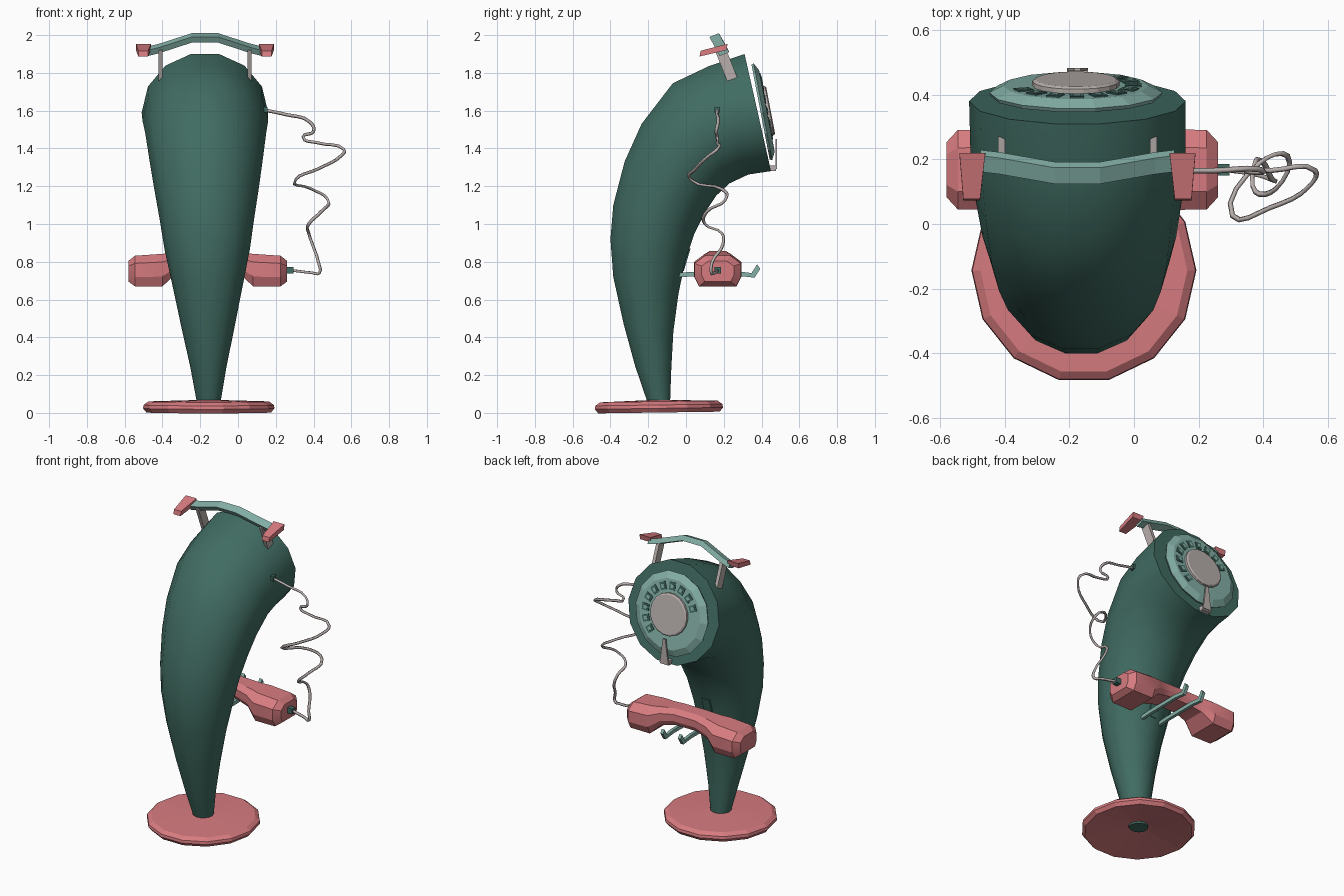
import bpy, bmesh, math
from mathutils import Vector, Matrix

cube = bpy.data.objects.get("Cube")
if cube:
    bpy.data.objects.remove(cube, do_unlink=True)

SIDES = 14
CX = -0.175          # middle of the horn mouth
PHONE_X = -0.16      # middle of foot and handset


def material(name, r, g, b):
    m = bpy.data.materials.new(name)
    m.use_nodes = True
    m.diffuse_color = (r, g, b, 1)
    for node in m.node_tree.nodes:
        if node.type == 'BSDF_PRINCIPLED':
            node.inputs["Base Color"].default_value = (r, g, b, 1)
            node.inputs["Roughness"].default_value = 0.6
    return m


GREEN = material("dark_green", 0.052, 0.15, 0.122)
PINK = material("coral_pink", 0.68, 0.2, 0.215)
TEAL = material("pale_teal", 0.235, 0.44, 0.39)
GREY = material("warm_grey", 0.48, 0.43, 0.415)


def finish(bm, name, mat, smooth=None, matrix=None):
    """Turn a bmesh into a named object with one material."""
    bmesh.ops.recalc_face_normals(bm, faces=bm.faces)
    mesh = bpy.data.meshes.new(name)
    bm.to_mesh(mesh)
    bm.free()
    mesh.materials.append(mat)
    ob = bpy.data.objects.new(name, mesh)
    bpy.context.collection.objects.link(ob)
    if matrix:
        ob.matrix_world = matrix
    if smooth:
        bpy.ops.object.select_all(action='DESELECT')
        ob.select_set(True)
        bpy.context.view_layer.objects.active = ob
        bpy.ops.object.shade_smooth_by_angle(angle=math.radians(smooth))
    return ob


def loft(name, rings, mat, smooth=None, closed=False, matrix=None):
    """Skin rings of points; cap the ends, or join last to first if closed."""
    bm = bmesh.new()
    rows = [[bm.verts.new(p) for p in ring] for ring in rings]
    pairs = list(zip(rows, rows[1:]))
    if closed:
        pairs.append((rows[-1], rows[0]))
    else:
        bm.faces.new(rows[0])
        bm.faces.new(rows[-1])
    for a, b in pairs:
        n = len(a)
        for i in range(n):
            j = (i + 1) % n
            bm.faces.new((a[i], a[j], b[j], b[i]))
    return finish(bm, name, mat, smooth, matrix)


def circle(r, z, n=SIDES):
    step = math.tau / n
    return [(r * math.sin((i + .5) * step), r * math.cos((i + .5) * step), z)
            for i in range(n)]


def box(name, centre, size, mat, matrix=None):
    bm = bmesh.new()
    bmesh.ops.create_cube(bm, size=1, matrix=Matrix.Translation(centre)
                          @ Matrix.Diagonal((*size, 1)))
    return finish(bm, name, mat, None, matrix)


def rect(centre, u, v):
    """Four corners around a centre, u and v are half-extents."""
    c, u, v = Vector(centre), Vector(u), Vector(v)
    return [c - u - v, c + u - v, c + u + v, c - u + v]


# Foot: bevelled disc with a dished underside and a centre hole
foot_profile = [(.06, .04), (.33, .0), (.348, .022), (.345, .04),
                (.32, .058), (.06, .066)]
loft("foot", [circle(r, z) for r, z in foot_profile], PINK, closed=True,
     matrix=Matrix.Translation((-.155, -.143, .002))
     @ Matrix.Rotation(.014, 4, 'X'))

# Horn body: front (y, z), back (y, z), half width of each slice
slices = [
    (-.195, .03, -.085, .03, .058),
    (-.27, .25, -.078, .23, .095),
    (-.33, .47, -.067, .43, .14),
    (-.385, .72, -.04, .63, .186),
    (-.4, .92, -.005, .8, .225),
    (-.385, 1.1, .045, .95, .25),
    (-.325, 1.33, .1, 1.06, .278),
    (-.235, 1.53, .16, 1.15, .3),
    (-.07, 1.745, .23, 1.215, .32),
    (.12, 1.835, .33, 1.262, .333),
    (.31, 1.9, .45, 1.28, .335)]
rings = []
for k, (fy, fz, by, bz, hw) in enumerate(slices):
    x = -.155 + (CX + .155) * k / (len(slices) - 1)
    mid = Vector((x, (fy + by) / 2, (fz + bz) / 2))
    up = Vector((0, fy - by, fz - bz)) / 2 / math.cos(math.pi / SIDES)
    rings.append([mid + Vector((hw * px, 0, 0)) + up * py
                  for px, py, _ in circle(1, 0)])
loft("horn_body", rings, GREEN, smooth=40)

# Dial, built flat and tilted onto the horn mouth
normal = Vector((0, .982, .188))
upward = Vector((0, -.188, .982))
dial = Matrix.Translation((CX - .005, .395, 1.592)) @ Matrix((
    (-1, 0, 0), upward, normal)).transposed().to_4x4()
loft("dial_plate", [circle(r, z) for r, z in
                    ((.262, 0), (.268, .012), (.225, .034))],
     TEAL, matrix=dial)
loft("dial_hub", [circle(r, z, 18) for r, z in
                  ((.135, .03), (.135, .048), (.125, .054))],
     GREY, matrix=dial)
for i in range(10):
    turn = Matrix.Rotation(math.radians(25 + 22 * i), 4, 'Z')
    box(f"finger_hole_{i + 1}", (.178, 0, .035), (.05, .043, .006),
        GREEN, dial @ turn)
    box(f"finger_hole_step_{i + 1}", (.178, 0, .039), (.025, .022, .004),
        TEAL, dial @ turn)

# Finger stop below the hub
loft("finger_stop", [rect((CX, .478, z), (w, 0, 0), (0, .005, 0))
                     for z, w in ((1.29, .032), (1.34, .024), (1.45, .01))], GREY)
box("finger_stop_foot", (CX, .46, 1.295), (.065, .035, .03), GREY)

# Top rest: arched bar, end pads and posts
arch = [(-.3, .195, 1.915), (-.24, .188, 1.93), (-.07, .158, 1.985)]
arch += [(-x, y, z) for x, y, z in reversed(arch)]
lean = Vector((0, -.009, .015))
loft("rest_bar", [rect((CX + x, y, z), (0, .025, .01), lean)
                  for x, y, z in arch], TEAL)
for side, label in ((1, "left"), (-1, "right")):
    loft(f"rest_pad_{label}", [
        rect((CX + side * .325, .217, 1.937), (.04, 0, 0), (0, .003, .017)),
        rect((CX + side * .327, .075, 1.902), (.026, 0, 0), (0, .003, .015))],
        PINK)
    loft(f"rest_post_{label}", [
        rect((CX + side * .235, y, z), (.011, 0, 0), (0, .026, .012))
        for y, z in ((.245, 1.765), (.18, 1.93))], GREY)

# Handset: offset along x, half depth, bottom and top heights
half = [(.42, .085, .695, .805), (.385, .123, .67, .832),
        (.24, .125, .67, .842), (.17, .095, .735, .848), (.08, .08, .757, .857)]
stations = half + [(-x, d, b, t) for x, d, b, t in reversed(half)]
outline = [(-.55, 1), (-1, .75), (-1, .3), (-.8, 0)]
outline += [(-a, b) for a, b in reversed(outline)]
loft("handset", [[(PHONE_X + x, .168 + d * a, bot + (top - bot) * b)
                  for a, b in outline] for x, d, bot, top in stations],
     PINK, smooth=25)

# Handset hooks and the slot in the horn behind them
hook = [(-.05, .73), (.05, .735), (.28, .737), (.355, .728), (.385, .775)]
for side, label in ((1, "left"), (-1, "right")):
    loft(f"hook_{label}", [rect((PHONE_X + side * .065, y, z), (.01, 0, 0),
                                (0, -.008 if y > .3 else 0, .012))
                           for y, z in hook], TEAL)
loft("hook_slot", [rect((PHONE_X, y, z), (.03, 0, 0), (0, .006, 0))
                   for y, z in ((-.018, .75), (.018, .87))], GREEN)

# Curly cord from the horn to the handset
cord_points = [
    (.13, .165, 1.605), (.25, .165, 1.58), (.38, .17, 1.54), (.4, .16, 1.49),
    (.345, .165, 1.46), (.42, .165, 1.43), (.56, .165, 1.395),
    (.545, .12, 1.36), (.42, .05, 1.29), (.305, .025, 1.235),
    (.39, .19, 1.185), (.475, .21, 1.13), (.44, .11, 1.065),
    (.375, .1, 1), (.375, .19, .95), (.395, .195, .89), (.425, .14, .8),
    (.43, .135, .74), (.39, .15, .742), (.28, .168, .755)]
curve = bpy.data.curves.new("cord", 'CURVE')
curve.dimensions = '3D'
curve.bevel_depth = .009
curve.bevel_resolution = 0
curve.resolution_u = 4
curve.use_fill_caps = True
spline = curve.splines.new('BEZIER')
spline.bezier_points.add(len(cord_points) - 1)
for bp, co in zip(spline.bezier_points, cord_points):
    bp.co = co
    bp.handle_left_type = bp.handle_right_type = 'AUTO'
curve.materials.append(GREY)
bpy.context.collection.objects.link(bpy.data.objects.new("cord", curve))
box("cord_plug", (.27, .168, .755), (.05, .036, .036), GREEN)
box("cord_socket", (.14, .165, 1.605), (.03, .03, .03), GREEN)
